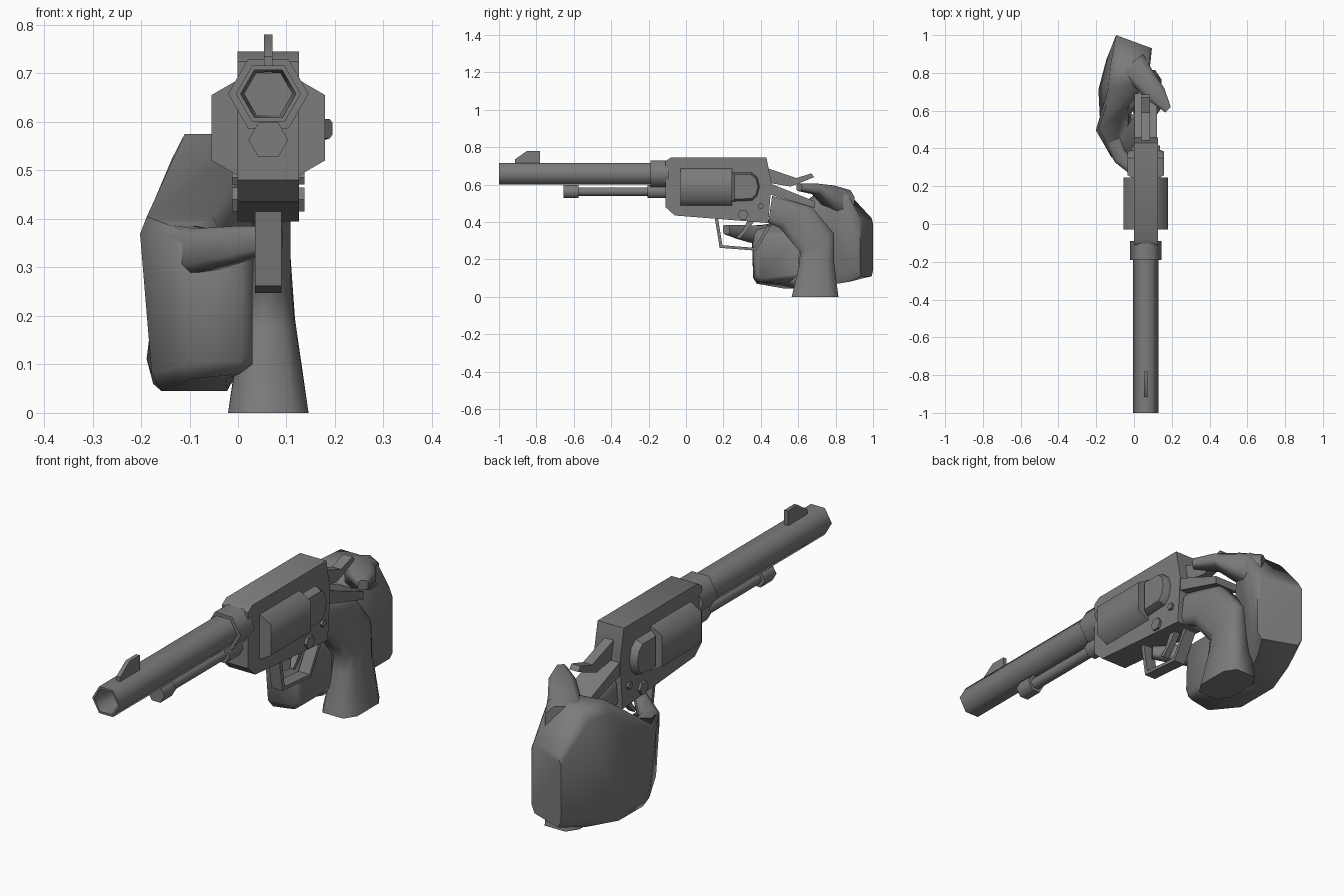
import bpy, bmesh, math
from mathutils import Vector

if "Cube" in bpy.data.objects:
    bpy.data.objects.remove(bpy.data.objects["Cube"])

CX = 0.0625  # centre plane of the gun
dark = bpy.data.materials.new("dark_grey")
dark.diffuse_color = (.2, .2, .2, 1)
dark.use_nodes = True
dark.node_tree.nodes["Principled BSDF"].inputs["Base Color"].default_value = dark.diffuse_color


def finish(name, bm, angle):
    bmesh.ops.recalc_face_normals(bm, faces=bm.faces)
    me = bpy.data.meshes.new(name)
    bm.to_mesh(me)
    bm.free()
    me.materials.append(dark)
    ob = bpy.data.objects.new(name, me)
    bpy.context.collection.objects.link(ob)
    bpy.ops.object.select_all(action='DESELECT')
    ob.select_set(True)
    bpy.context.view_layer.objects.active = ob
    bpy.ops.object.shade_smooth_by_angle(angle=math.radians(angle))
    return ob


def skin(name, rings, angle=65):
    """Bridge equal-length point rings and cap both ends."""
    bm = bmesh.new()
    vs = [[bm.verts.new(p) for p in r] for r in rings]
    n = len(vs[0])
    for a, b in zip(vs, vs[1:]):
        for i in range(n):
            j = (i + 1) % n
            bm.faces.new((a[i], a[j], b[j], b[i]))
    bm.faces.new(vs[0])
    bm.faces.new(vs[-1])
    return finish(name, bm, angle)


def rod(name, profile, z, x=CX, sides=6, turn=0):
    """Turned part along y; profile is (y, radius)."""
    skin(name, [[(x + r * math.cos(turn + math.tau * i / sides), y,
                  z + r * math.sin(turn + math.tau * i / sides))
                 for i in range(sides)] for y, r in profile])


def prism(name, pts, half, taper=None):
    """Side profile (y, z) extruded across x; taper insets the outer sides."""
    layers = [(-half, 1), (half, 1)]
    if taper:
        inner = half - taper
        layers = [(-half, .85), (-inner, 1), (inner, 1), (half, .85)]
    cy = sum(p[0] for p in pts) / len(pts)
    cz = sum(p[1] for p in pts) / len(pts)
    skin(name, [[(CX + x, cy + (y - cy) * s, cz + (z - cz) * s) for y, z in pts]
                for x, s in layers], 35)


def loft(name, stations, k=.6, angle=65):
    """Octagonal sections between two end points, with a half-thickness vector."""
    oct_ = [(1, k), (k, 1), (-k, 1), (-1, k), (-1, -k), (-k, -1), (k, -1), (1, -k)]
    rings = []
    for p, q, h in stations:
        p, q, h = Vector(p), Vector(q), Vector(h)
        c, u = (p + q) / 2, (q - p) / 2
        rings.append([c + u * a + h * b for a, b in oct_])
    skin(name, rings, angle)


# Barrel with hollow muzzle, collar and ejector rod
rod("barrel", [(-.15, .067), (-1, .067), (-1, .057), (-.88, .05)], .658)
rod("barrel_collar", [(-.19, .083), (-.09, .083)], .658)
rod("ejector_rod", [(-.655, .041), (-.575, .041), (-.575, .026),
                    (-.205, .026), (-.205, .041), (-.1, .041)], .563)
prism("front_sight", [(-.915, .70), (-.915, .735), (-.85, .78), (-.78, .78), (-.78, .70)], .009)

# Frame, cylinder and recoil shield
prism("frame", [(-.11, .725), (-.08, .745), (.43, .745), (.457, .61), (.44, .395),
                (-.06, .435), (-.11, .48)], .0635)
rod("cylinder", [(-.03, .135), (.245, .135)], .588, turn=math.pi / 6)
prism("recoil_shield", [(.245, .51), (.245, .665), (.35, .665), (.38, .64), (.393, .59),
                        (.38, .54), (.355, .515)], .097, .025)
prism("backstrap", [(.44, .61), (.69, .51), (.69, .475), (.44, .55)], .06)

# Side screws pass through the frame
for name, y, z, r in (("large_screw", .305, .44, .029), ("small_screw", .40, .485, .016)):
    skin(name, [[(CX + x, y + r * math.cos(math.tau * i / 6), z + r * math.sin(math.tau * i / 6))
                 for i in range(6)] for x in (-.075, .075)], 35)

# Hammer, trigger and guard
prism("hammer", [(.43, .69), (.59, .635), (.67, .66), (.685, .64), (.60, .605),
                 (.56, .59), (.44, .61)], .022)
prism("trigger", [(.33, .41), (.30, .35), (.27, .32), (.285, .31), (.32, .345), (.37, .41)], .014)
prism("trigger_guard", [(.155, .415), (.18, .262), (.375, .247), (.45, .37), (.435, .38),
                        (.367, .262), (.195, .276), (.172, .415)], .027)

# Grip, flaring at the butt
loft("grip", [((CX, .44, .395), (CX, .46, .54), (.045, 0, 0)),
              ((CX, .50, .37), (CX, .67, .485), (.046, 0, 0)),
              ((CX, .61, .24), (CX, .79, .34), (.046, 0, 0)),
              ((CX, .605, .17), (CX, .79, .20), (.055, 0, 0)),
              ((CX, .565, 0), (CX, .815, 0), (.083, 0, 0))])

# Hand: wrist, palm and curled fingers
loft("hand", [((0, .965, .11), (0, .965, .42), (-.095, .035, 0)),
              ((-.045, .87, .08), (-.015, .85, .575), (-.105, 0, 0)),
              ((-.095, .73, .06), (-.03, .74, .575), (-.10, -.02, 0)),
              ((-.09, .57, .045), (-.12, .555, .405), (-.085, -.06, 0)),
              ((-.06, .45, .07), (-.075, .44, .375), (-.045, -.09, 0)),
              ((-.005, .47, .08), (-.005, .47, .35), (.01, -.105, 0)),
              ((.03, .49, .10), (.03, .50, .33), (0, -.11, 0))], .8)

# Index finger reaching the trigger
loft("index_finger", [((-.13, .50, .28), (-.13, .50, .39), (-.04, -.05, 0)),
                      ((-.075, .36, .29), (-.075, .36, .38), (-.025, -.035, 0)),
                      ((.0, .29, .31), (.0, .29, .385), (-.015, -.03, 0)),
                      ((.08, .215, .335), (.08, .215, .385), (-.012, -.018, 0))])

# Thumb over the back of the grip
loft("thumb", [((-.02, .85, .40), (-.02, .85, .57), (-.07, -.05, 0)),
               ((.05, .77, .47), (.05, .77, .595), (-.05, -.04, 0)),
               ((.115, .69, .55), (.115, .69, .605), (-.045, -.03, 0)),
               ((.18, .605, .566), (.18, .605, .606), (-.015, -.014, 0))])
